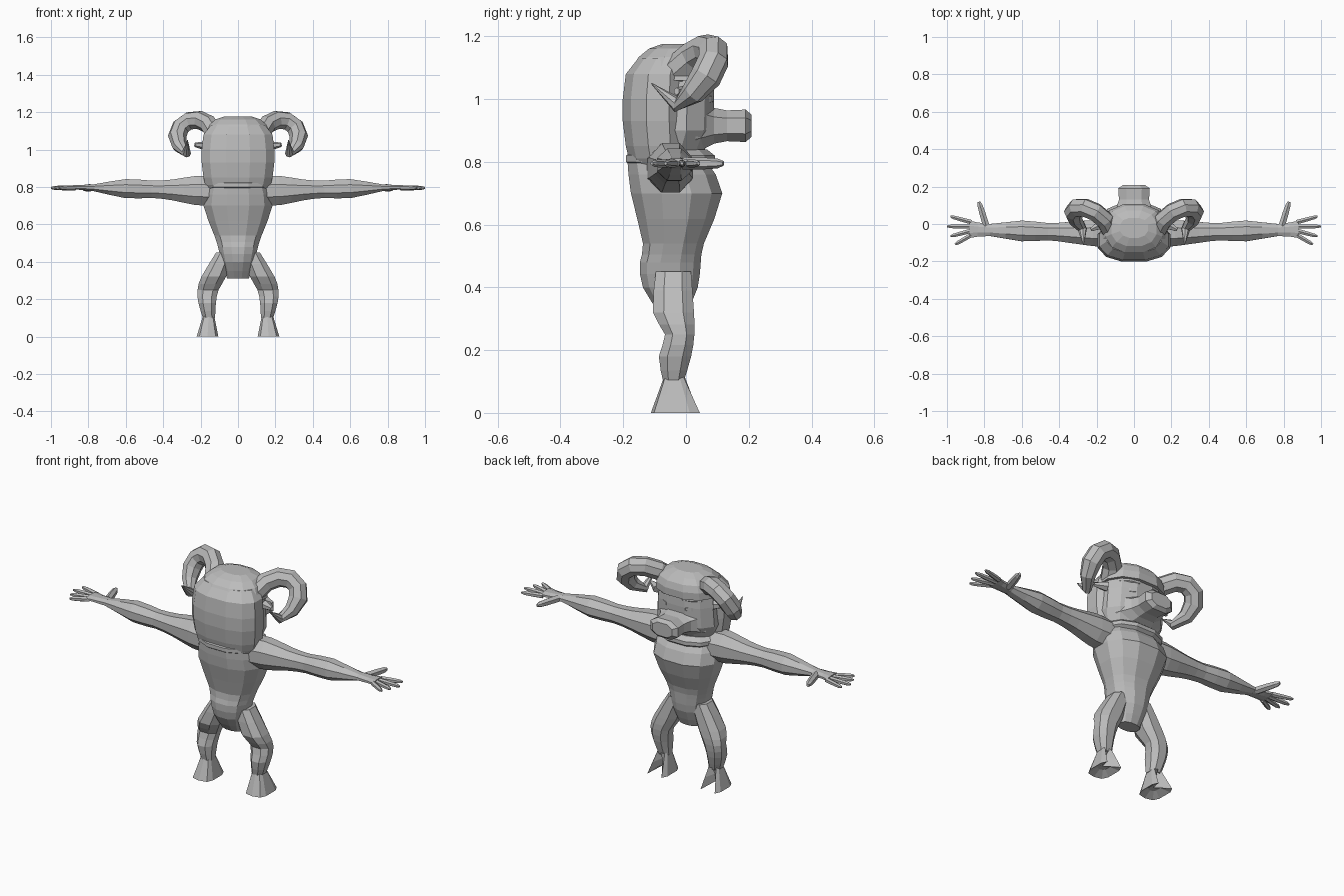
import bpy, bmesh
from math import sin, cos, pi, radians, copysign
from mathutils import Vector

default_cube = bpy.data.objects.get("Cube")
if default_cube:
    bpy.data.objects.remove(default_cube, do_unlink=True)

grey = bpy.data.materials.new("plain grey")
grey.use_nodes = True
grey.diffuse_color = (0.5, 0.5, 0.5, 1)
grey.node_tree.nodes["Principled BSDF"].inputs["Base Color"].default_value = grey.diffuse_color


def loft(name, rings, mirror):
    """Skin a list of point rings, cap both ends, optionally mirror across x."""
    bm = bmesh.new()
    loops = [[bm.verts.new(point) for point in ring] for ring in rings]
    for lower, upper in zip(loops, loops[1:]):
        for i in range(len(lower)):
            bm.faces.new((lower[i - 1], lower[i], upper[i], upper[i - 1]))
    bm.faces.new(loops[0])
    bm.faces.new(loops[-1])
    bmesh.ops.recalc_face_normals(bm, faces=bm.faces)
    mesh = bpy.data.meshes.new(name)
    bm.to_mesh(mesh)
    bm.free()
    mesh.materials.append(grey)
    obj = bpy.data.objects.new(name, mesh)
    bpy.context.collection.objects.link(obj)
    if mirror:
        modifier = obj.modifiers.new("Mirror", "MIRROR")
        modifier.use_mirror_merge = False


def oval(sides, power):
    """Unit ring of points; a power below one makes it boxier."""
    def bulge(value):
        return copysign(abs(value) ** power, value)
    angles = [2 * pi * (i + 0.5) / sides for i in range(sides)]
    return [(bulge(cos(angle)), bulge(sin(angle))) for angle in angles]


def smooth(keys):
    """Insert one spline point between each pair of neighbouring keys."""
    result = []
    last = len(keys) - 1
    for i in range(last):
        neighbours = keys[max(i - 1, 0)], keys[i], keys[i + 1], keys[min(i + 2, last)]
        result.append(keys[i])
        result.append(tuple((9 * (b + c) - a - d) / 16 for a, b, c, d in zip(*neighbours)))
    return result + [keys[last]]


def level(z, width, depth, y, x=0, sides=12, power=0.85):
    """Horizontal ring; width and depth are half sizes."""
    return [Vector((x + width * across, y + depth * along, z)) for across, along in oval(sides, power)]


def stack(name, keys, mirror=False, sides=12):
    """Upright body part from a few keyed levels."""
    loft(name, [level(*key, sides=sides) for key in smooth(keys)], mirror)


def tube(name, path, mirror=True, sides=6, up=(0, 0, 1), power=1):
    """Sweep along a path; each entry is x, y, z, side radius, up radius."""
    points = [Vector(entry[:3]) for entry in path]
    top = Vector(up)
    rings = []
    for i, (*_, wide, tall) in enumerate(path):
        ahead = points[min(i + 1, len(points) - 1)] - points[max(i - 1, 0)]
        ahead.normalize()
        top = (top - ahead * top.dot(ahead)).normalized()
        side = ahead.cross(top)
        rings.append([points[i] + side * wide * across + top * tall * along
                      for across, along in oval(sides, power)])
    loft(name, rings, mirror)


# Torso, tapering from broad chest to hips with a rump behind
stack("torso", [
    (0.31, 0.06, 0.04, -0.04, 0), (0.4, 0.09, 0.09, -0.05, 0),
    (0.48, 0.11, 0.1, -0.05, 0), (0.54, 0.13, 0.1, -0.04, 0),
    (0.7, 0.19, 0.15, -0.03, 0), (0.8, 0.17, 0.13, -0.06, 0)])

# Skull, with a flat face under the hair
stack("head", [
    (0.79, 0.13, 0.1, -0.07, 0), (0.9, 0.18, 0.13, -0.04, 0), (1.1, 0.16, 0.13, -0.04, 0)])

# Hair: a dome over the crown and a mane hanging behind
crown = []
for step in range(5):
    lift = radians(19 * step)
    crown.append(level(1.06 + 0.12 * sin(lift), 0.18 * cos(lift) ** 0.6,
                       0.15 * cos(lift) ** 0.7, 0.02 * sin(lift) - 0.04))
loft("hair_crown", crown, False)

mane = []
for z, width in (0.79, 0.17), (0.81, 0.18), (0.85, 0.19), (0.93, 0.2), (1, 0.2), (1.08, 0.19), (1.13, 0.15):
    mane.append(level(z, width, width / 2 + 0.015, 0.01 - width / 2))
loft("hair_mane", mane, False)

# Neck collar, a rounded band
collar = []
for step in range(4):
    swell = 0.03 * sin(pi * step / 3)
    collar.append(level(0.78 + 0.02 * step, 0.15 + swell, 0.12 + swell, -0.05))
loft("neck_collar", collar, False)

# Muzzle, wide at the cheeks with a broad blunt nose
muzzle = []
for y, scale in (0.03, 1.7), (0.09, 1.1), (0.13, 0.95), (0.19, 1), (0.208, 0.7):
    muzzle.append((0, y, 0.915, 0.09 * scale, 0.055 * scale))
tube("muzzle", muzzle, mirror=False, sides=8, power=0.8)


def almond(name, z, reach, radius, bulk):
    """Tapered strip following the curve of the face."""
    strip = []
    for step in range(5):
        turn = pi * step / 4
        thick = radius * (0.3 + sin(turn))
        strip.append((0.08 - reach * cos(turn), 0.05 + 0.025 * cos(turn) + 0.015 * sin(turn),
                      z + bulk * sin(turn), thick, thick))
    tube(name, strip)


# Sleepy eyes, lids and brows
almond("eye", 1, reach=0.035, radius=0.014, bulk=0)
almond("upper_eyelid", 1.005, reach=0.045, radius=0.01, bulk=0.015)
almond("brow", 1.045, reach=0.06, radius=0.015, bulk=0.01)

# Horns curl up, out and forward, then end in a point
horn = []
for step in range(8):
    along = step / 7
    turn = radians(165 - 225 * along)
    radius = 0.05 * min(1, 2 * (1.25 - along))
    horn.append((0.225 + 0.1 * cos(turn), 0.12 * sin(pi * along) - 0.03,
                 1.065 + 0.095 * sin(turn), radius, radius))
horn.append((0.27, -0.11, 1.05, 0.002, 0.002))
tube("horn", horn, sides=8, up=(0, -1, 0))

# Small ears
tube("ear", [(0.17, 0, 1.02, 0.03, 0.025), (0.23, -0.03, 1.025, 0.01, 0.012)])

# Arms held straight out, widest at shoulder and forearm
arm = []
for x, wide, tall in smooth([
        (0.13, 0.08, 0.08), (0.22, 0.075, 0.085), (0.35, 0.06, 0.06), (0.46, 0.05, 0.05),
        (0.6, 0.06, 0.055), (0.77, 0.035, 0.02), (0.88, 0.05, 0.013)]):
    arm.append((x, 0.03 * x - 0.055, 0.775 + 0.027 * x, wide, tall))
tube("arm", arm, sides=8)


def finger(name, x, y, angle, length, radius):
    """Slim tapered digit pointing along an angle in the palm plane."""
    path = []
    for along, scale in (0, 1), (0.5, 0.95), (0.85, 0.8), (1, 0.4):
        reach = length * along
        path.append((x + reach * cos(angle), y + reach * sin(angle), 0.795,
                     radius * scale, radius * scale))
    tube(name, path)


# Fanned fingers and a thumb
for i, name in enumerate(("index", "middle", "ring", "little")):
    finger(name + "_finger", 0.87, 0.01 - 0.023 * i, radians(15 - 15 * i),
           0.13 - 0.015 * abs(i - 1), 0.0135)
finger("thumb", 0.79, -0.01, radians(73), 0.135, 0.02)

# Bent legs
stack("leg", [
    (0.1, 0.035, 0.035, -0.04, 0.155), (0.18, 0.05, 0.055, -0.035, 0.165),
    (0.25, 0.06, 0.05, -0.02, 0.16), (0.32, 0.07, 0.07, -0.04, 0.13),
    (0.45, 0.05, 0.06, -0.04, 0.07)], mirror=True, sides=8)

# Flared hooves, cloven between two front toes, with a hollow sole
hoof = []
for step in range(3):
    flare = step / 2
    ring = level(0.115 - 0.115 * flare, 0.03 + 0.03 * flare, 0.033 + 0.05 * flare,
                 0.008 * flare - 0.037, 0.157 + 0.006 * flare, sides=10, power=0.6)
    cleft = ring[2]
    cleft.y -= 0.1 * flare
    cleft.z += 0.03 * flare
    hoof.append(ring)
centre = Vector((0.16, -0.04, 0.04))
hoof.append([point.lerp(centre, 0.6) for point in hoof[-1]])
loft("hoof", hoof, True)
